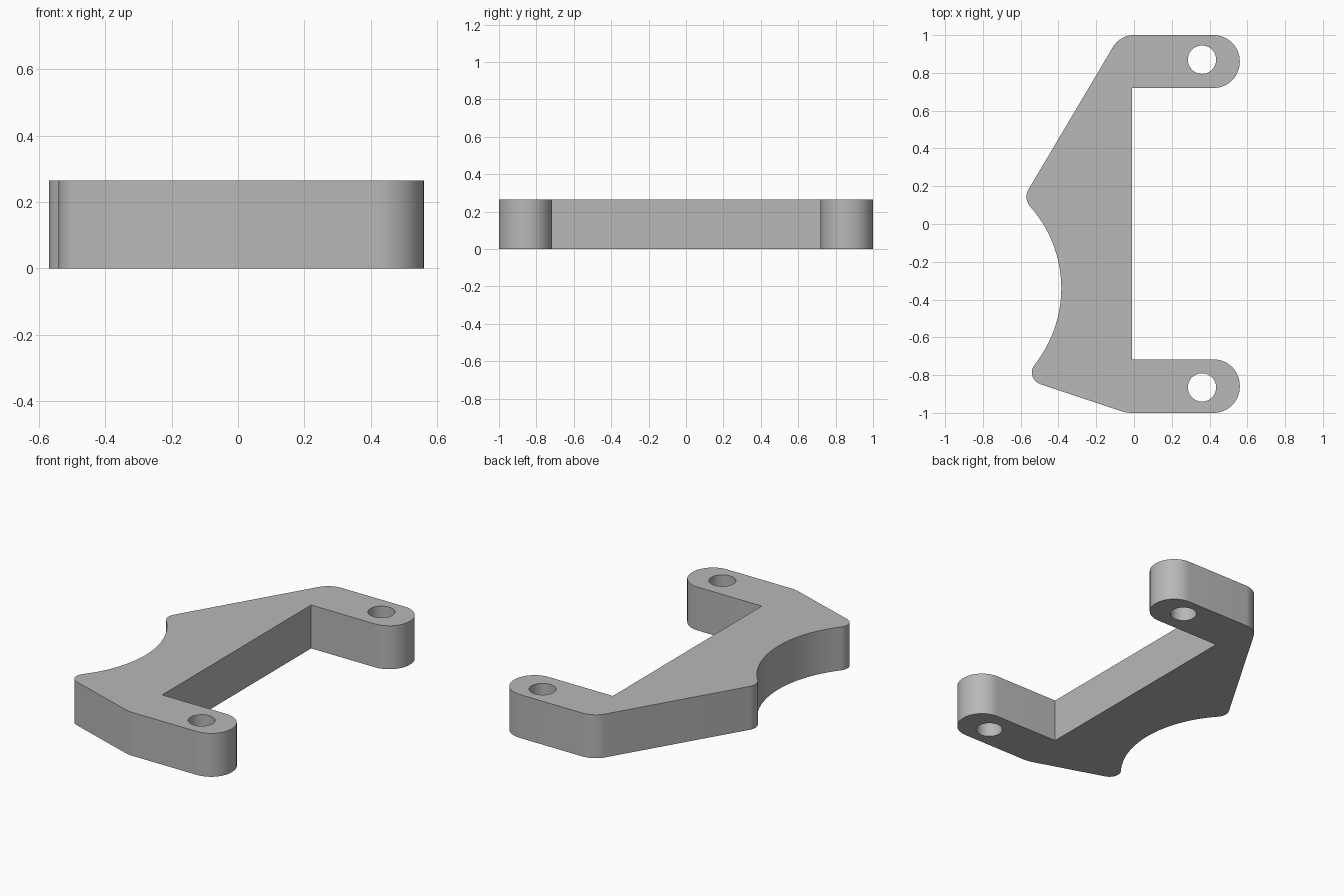
import bpy, bmesh
from math import radians, cos, sin, tan
from mathutils import Vector

cube = bpy.data.objects.get("Cube")
if cube:
    bpy.data.objects.remove(cube, do_unlink=True)

HEIGHT = 0.265


def arc(cx, cy, r, start, end, steps):
    """Points along a circular arc, angles in degrees."""
    angles = [radians(start + (end - start) * i / steps) for i in range(steps + 1)]
    return [Vector((cx + r * cos(a), cy + r * sin(a))) for a in angles]


def fillet(prev, corner, nxt, r, steps=14):
    """Round one corner with a tangent arc."""
    a, b = (prev - corner).normalized(), (nxt - corner).normalized()
    half = a.angle(b) / 2
    centre = corner + (a + b).normalized() * (r / sin(half))
    p = corner + a * (r / tan(half)) - centre
    q = corner + b * (r / tan(half)) - centre
    total = p.angle(q)
    return [centre + (p * sin(total * (1 - i / steps)) + q * sin(total * i / steps)) / sin(total)
            for i in range(steps + 1)]


def rounded(corners):
    """Expand (point, radius) corners into an outline."""
    out = []
    for i, (c, r) in enumerate(corners):
        if r:
            out += fillet(corners[i - 1][0], c, corners[(i + 1) % len(corners)][0], r)
        else:
            out.append(c)
    return out


# Bracket outline: two arms, a spine and two tips around a concave saddle
saddle = [(p, 0) for p in arc(-1.035, -0.34, 0.65, 41.4, -37.8, 40)]
upper = [((-0.01, -0.717), 0), ((-0.01, 0.72), 0), ((0.56, 0.72), 0.138),
         ((0.56, 1.0), 0.138), ((-0.074, 1.0), 0.13), ((-0.587, 0.135), 0.078)]
lower = [((-0.579, -0.82), 0.065), ((-0.04, -1.0), 0.2),
         ((0.56, -1.0), 0.138), ((0.56, -0.717), 0.138)]
to_vec = lambda pts: [(Vector(p), r) for p, r in pts]
loops = [rounded(to_vec(upper) + saddle + to_vec(lower))]

# Bolt holes through the arms
for y in (0.87, -0.865):
    loops.append(arc(0.36, y, 0.075, 0, 360, 40)[:-1])

# Fill the profile and extrude it to full height
bm = bmesh.new()
edges = []
for loop in loops:
    vs = [bm.verts.new((p.x, p.y, 0)) for p in loop]
    edges += [bm.edges.new((vs[i - 1], vs[i])) for i in range(len(vs))]
bmesh.ops.triangle_fill(bm, edges=edges, use_beauty=True)
result = bmesh.ops.extrude_face_region(bm, geom=bm.faces[:], use_keep_orig=True)
top = [g for g in result["geom"] if isinstance(g, bmesh.types.BMVert)]
bmesh.ops.translate(bm, verts=top, vec=(0, 0, HEIGHT))
bmesh.ops.recalc_face_normals(bm, faces=bm.faces[:])
mesh = bpy.data.meshes.new("mounting_bracket")
bm.to_mesh(mesh)
bm.free()

bracket = bpy.data.objects.new("mounting_bracket", mesh)
bpy.context.collection.objects.link(bracket)

# Plain grey finish
grey = bpy.data.materials.new("plain_grey")
grey.use_nodes = True
colour = (0.48, 0.48, 0.48, 1)
grey.diffuse_color = colour
grey.node_tree.nodes["Principled BSDF"].inputs["Base Color"].default_value = colour
mesh.materials.append(grey)

bpy.ops.object.select_all(action='DESELECT')
bracket.select_set(True)
bpy.context.view_layer.objects.active = bracket
bpy.ops.object.shade_smooth_by_angle(angle=radians(25))
